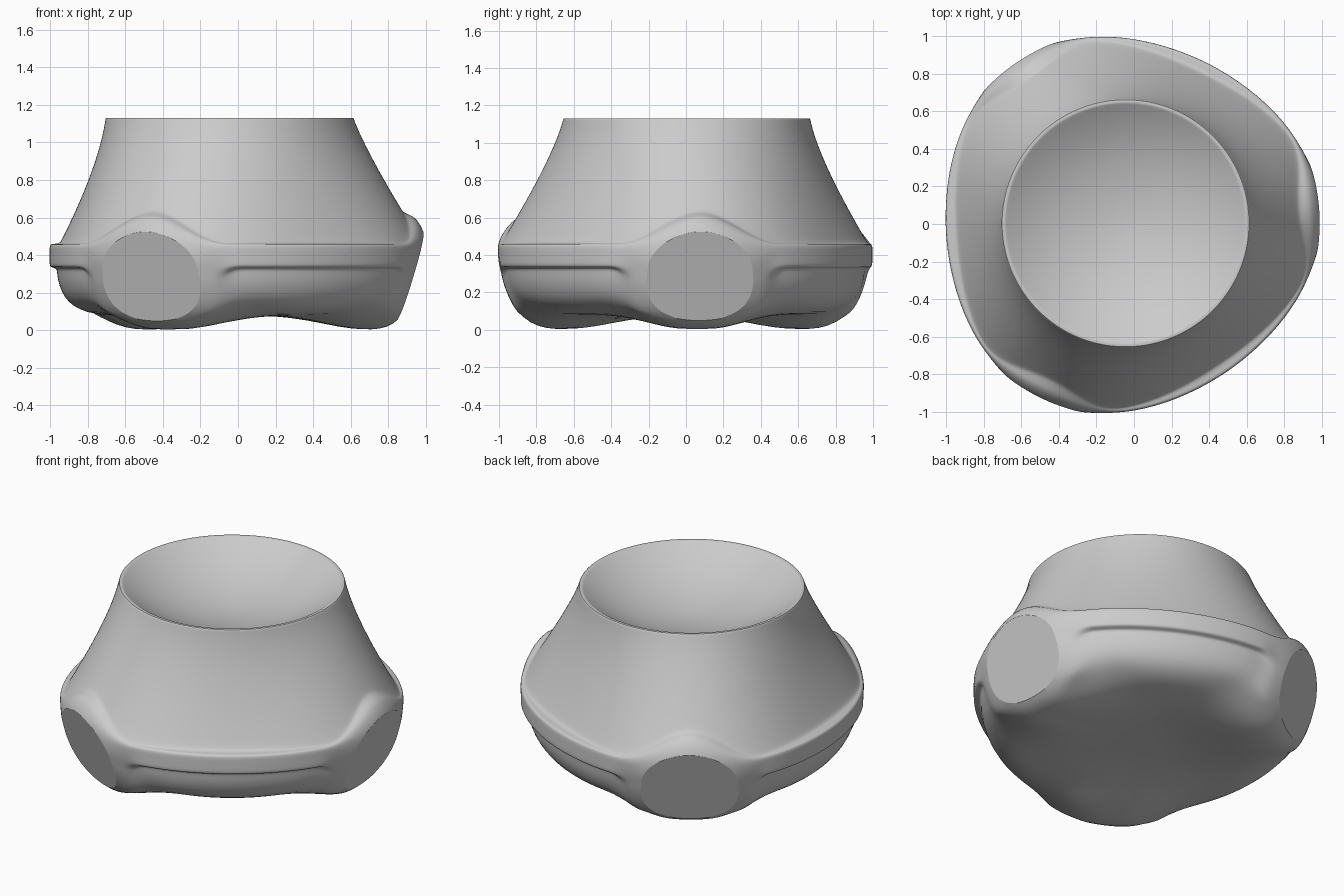
import bpy, bmesh
from math import sin, cos, pi, sqrt, radians
from mathutils import Vector

if "Cube" in bpy.data.objects:
    bpy.data.objects.remove(bpy.data.objects["Cube"])

CENTRE = Vector((-0.045, 0.004, 0))
TURN = radians(4.2)      # direction of the first round pad
SEGMENTS = 132
TOP = 1.13
BOWL_RADIUS, BOWL_RIM, BOWL_DEPTH = 1.124, 0.64, 0.2

grey = bpy.data.materials.new("plain grey")
grey.use_nodes = True
grey.diffuse_color = (0.6, 0.6, 0.6, 1)
grey.node_tree.nodes["Principled BSDF"].inputs["Base Color"].default_value = (0.6, 0.6, 0.6, 1)


def lerp(a, b, t):
    return a + (b - a) * t


def smooth(t):
    t = min(max(t, 0), 1)
    return t * t * (3 - 2 * t)


# Underside and lower band: radius and height between pads, then at a pad
LOWER = [
    (.03, .08, .03, .08), (.25, .08, .25, .08), (.45, .08, .45, .05),
    (.6, .08, .6, .015), (.72, .085, .72, .003), (.8, .11, .8, .006),
    (.86, .15, .87, .028), (.896, .21, .935, .09), (.914, .27, .985, .17),
    (.918, .318, 1.015, .25), (.921, .329, 1.02, .27),
    (.95, .335, 1.03, .31), (.957, .345, 1.035, .33), (.957, .37, 1.045, .37),
]
# Upper band, humped over each pad
UPPER = [(.957, .42, 1.052, .45), (.957, .446, 1.037, .53),
         (.951, .457, 1.0, .59), (.94, .46, .975, .61)]


def wall(z, q):
    """Cup wall radius: round at the top, rounded triangle at the foot."""
    t = (TOP - z) / 0.67
    return 0.66 + (0.24 + 0.13 * q) * t ** (1.4 - 0.25 * q)


def meridian(angle):
    """Profile from the underside, up the wall and into the bowl."""
    d = (angle + pi / 3) % (2 * pi / 3) - pi / 3
    q = (1 + cos(3 * d)) / 2
    scale = 1 + 0.084 * q ** 1.1
    pts = []
    for r0, z0, r1, z1 in LOWER:
        u = abs(r1 * sin(d))
        # Soft lobes underneath, a crisp boss edge on the side
        side = smooth((r0 - 0.84) / 0.08)
        w = smooth((lerp(0.52, 0.48, side) - u) / lerp(0.46, 0.11, side))
        spread = scale if r0 > 0.85 else 1
        pts.append((lerp(r0 * spread, r1 * (1 - 0.25 * u * u), w), lerp(z0, z1, w)))
    u = abs(sin(d))
    hump = 0.5 + 0.5 * cos(pi * min(u / 0.44, 1))
    for r0, z0, r1, z1 in UPPER:
        pts.append((lerp(r0 * scale, r1 * (1 - 0.25 * u * u), hump), lerp(z0, z1, hump)))
    foot = lerp(0.463, 0.63, hump)
    pts.append((wall(foot, q) + 0.005, foot - 0.002))
    for k in (0.02, 0.1, 0.25, 0.4, 0.55, 0.7, 0.85, 0.97, 1):
        z = lerp(foot, TOP, k)
        pts.append((wall(z, q), z))
    pts += [(0.655, TOP), (0.645, TOP)]
    rim_drop = BOWL_RADIUS - BOWL_DEPTH
    for r in (BOWL_RIM, 0.63, 0.56, 0.47, 0.37, 0.25, 0.12, 0.03):
        pts.append((r, TOP + rim_drop - sqrt(BOWL_RADIUS ** 2 - r * r)))
    return pts


# Loft the body
bm = bmesh.new()
rings = []
for i in range(SEGMENTS):
    a = 2 * pi * i / SEGMENTS
    rings.append([bm.verts.new(CENTRE + Vector((r * cos(a + TURN), r * sin(a + TURN), z)))
                  for r, z in meridian(a)])
for i in range(SEGMENTS):
    here, there = rings[i], rings[(i + 1) % SEGMENTS]
    for j in range(len(here) - 1):
        bm.faces.new((here[j], there[j], there[j + 1], here[j + 1]))
bm.faces.new([ring[0] for ring in reversed(rings)])
bm.faces.new([ring[-1] for ring in rings])
mesh = bpy.data.meshes.new("cup_base")
bm.to_mesh(mesh)
bm.free()
body = bpy.data.objects.new("cup_base", mesh)
bpy.context.collection.objects.link(body)
mesh.materials.append(grey)

# Round the forms
sub = body.modifiers.new("rounding", 'SUBSURF')
sub.levels = sub.render_levels = 1
bpy.context.view_layer.objects.active = body
body.select_set(True)
bpy.ops.object.modifier_apply(modifier=sub.name)

# Slice the three bosses to leave flat tilted pads
bm = bmesh.new()
bm.from_mesh(mesh)
for f in bm.faces:
    f.smooth = True
pad_edges = []
for k in range(3):
    a = TURN + k * 2 * pi / 3
    out = Vector((cos(a), sin(a), 0))
    point = CENTRE + out * 0.96 + Vector((0, 0, 0.285))
    normal = out * 0.956 - Vector((0, 0, 0.293))
    near = [f for f in bm.faces
            if all((v.co - CENTRE).dot(out) > 0.75 and v.co.z < 0.75 for v in f.verts)]
    geom = list({g for f in near for g in (f, *f.edges, *f.verts)})
    cut = bmesh.ops.bisect_plane(bm, geom=geom, dist=1e-5, plane_co=point,
                                 plane_no=normal, clear_outer=True)
    edges = [e for e in cut["geom_cut"] if isinstance(e, bmesh.types.BMEdge)]
    for f in bmesh.ops.holes_fill(bm, edges=edges, sides=0)["faces"]:
        f.smooth = False
        pad_edges += f.edges[:]
bmesh.ops.recalc_face_normals(bm, faces=bm.faces[:])
for e in bm.edges:
    e.smooth = e.calc_face_angle(0) < radians(35)
for e in pad_edges:
    e.smooth = False
bm.to_mesh(mesh)
bm.free()
